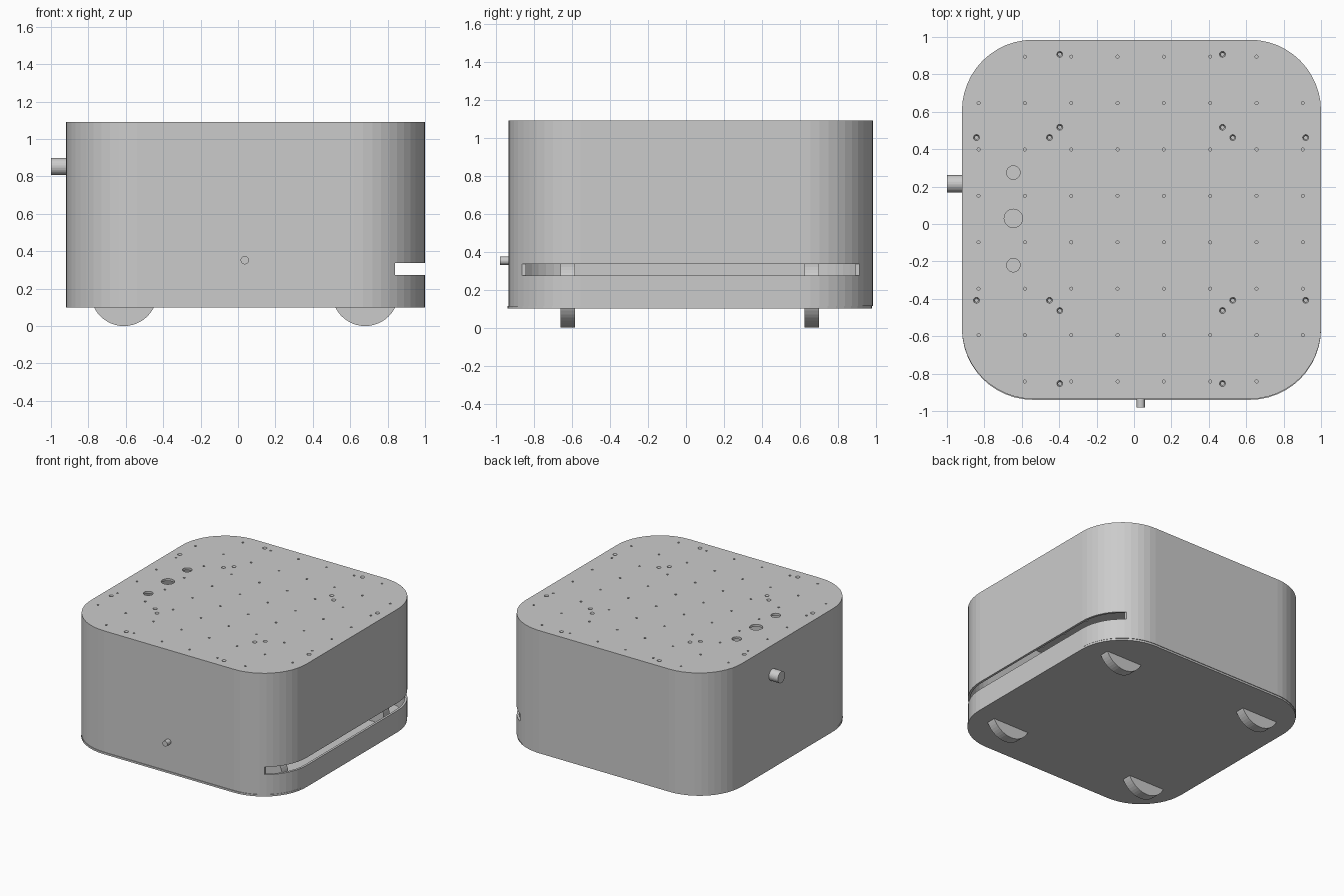
import bpy, bmesh
from math import cos, sin, pi
from mathutils import Matrix, Vector

if "Cube" in bpy.data.objects:
    bpy.data.objects.remove(bpy.data.objects["Cube"])

CX, CY, HALF, RAD = 0.04, 0.025, 0.96, 0.38


def finish(name, bm):
    bmesh.ops.recalc_face_normals(bm, faces=bm.faces)
    me = bpy.data.meshes.new(name)
    bm.to_mesh(me)
    bm.free()
    ob = bpy.data.objects.new(name, me)
    bpy.context.collection.objects.link(ob)
    return ob


def rounded_box(name, half, rad, z0, z1, dy=0.0, steps=12):
    bm = bmesh.new()
    ring = []
    k = half - rad
    for q, (sx, sy) in enumerate([(1, 1), (-1, 1), (-1, -1), (1, -1)]):
        for i in range(steps + 1):
            a = (q + i / steps) * pi / 2
            ring.append(bm.verts.new((CX + sx * k + rad * cos(a),
                                      CY + dy + sy * k + rad * sin(a), z0)))
    face = bm.faces.new(ring)
    ext = bmesh.ops.extrude_face_region(bm, geom=[face])
    top = [v for v in ext["geom"] if isinstance(v, bmesh.types.BMVert)]
    bmesh.ops.translate(bm, verts=top, vec=(0, 0, z1 - z0))
    return finish(name, bm)


def add_cyl(bm, loc, r1, r2, depth, axis="Z", seg=32):
    rot = {"Z": Matrix(), "X": Matrix.Rotation(pi / 2, 4, "Y"),
           "Y": Matrix.Rotation(pi / 2, 4, "X")}[axis]
    bmesh.ops.create_cone(bm, cap_ends=True, segments=seg, radius1=r1, radius2=r2,
                          depth=depth, matrix=Matrix.Translation(Vector(loc)) @ rot)


def cylinder(name, loc, r, depth, axis, seg=32):
    bm = bmesh.new()
    add_cyl(bm, loc, r, r, depth, axis, seg)
    return finish(name, bm)


def cut(ob, cutter):
    cutter.hide_render = True
    mod = ob.modifiers.new("cut", "BOOLEAN")
    mod.operation, mod.solver, mod.object = "DIFFERENCE", "EXACT", cutter
    dg = bpy.context.evaluated_depsgraph_get()
    ob_eval = ob.evaluated_get(dg)
    me = bpy.data.meshes.new_from_object(ob_eval)
    ob.modifiers.clear()
    ob.data = me
    bpy.data.objects.remove(cutter)


# Hollow housing with open bottom
body = rounded_box("housing", HALF, RAD, 0.115, 1.09)
cut(body, rounded_box("cavity_cutter", HALF - 0.018, RAD - 0.018, 0.05, 1.072))

# Slot along the right side, wrapping round both corners
bm = bmesh.new()
bmesh.ops.create_cube(bm, size=1, matrix=Matrix.Translation((0.97, CY, 0.305)) @
                      Matrix.Diagonal((0.26, 2.2, 0.062, 1)))
cut(body, finish("slot_cutter", bm))

# Holes in the top: fine grid, screw holes, three button holes
bm = bmesh.new()
for i in range(8):
    for j in range(8):
        if i in (0, 7) and j in (0, 7):
            continue
        add_cyl(bm, (-0.831 + 0.2477 * i, -0.842 + 0.2481 * j, 1.08), 0.008, 0.008, 0.06, seg=12)
for sx in (-1, 1):
    for sy in (-1, 1):
        for dx, dy in ((0.435, 0.88), (0.435, 0.49), (0.49, 0.435), (0.88, 0.435)):
            add_cyl(bm, (0.038 + sx * dx, 0.027 + sy * dy, 1.08), 0.007, 0.017, 0.024, seg=16)
            # countersink tail and shaft meet in one tapered hole
for y, r in ((0.275, 0.036), (0.03, 0.049), (-0.22, 0.036)):
    add_cyl(bm, (-0.645, y, 1.08), r, r, 0.06, seg=32)
cut(body, finish("hole_cutter", bm))

# Base plate, set slightly forward
rounded_box("base_plate", HALF, RAD, 0.10, 0.115, dy=-0.005)

# Wheels reaching through the base
for side, x in (("left", -0.61), ("right", 0.68)):
    for end, y in (("front", -0.622), ("back", 0.662)):
        cylinder(f"wheel_{end}_{side}", (x, y, 0.178), 0.178, 0.075, "Y", 48)

# Side connector and front pin
cylinder("side_connector", (-0.96, 0.215, 0.853), 0.046, 0.08, "X")
cylinder("front_pin", (0.036, -0.957, 0.352), 0.022, 0.046, "Y")
